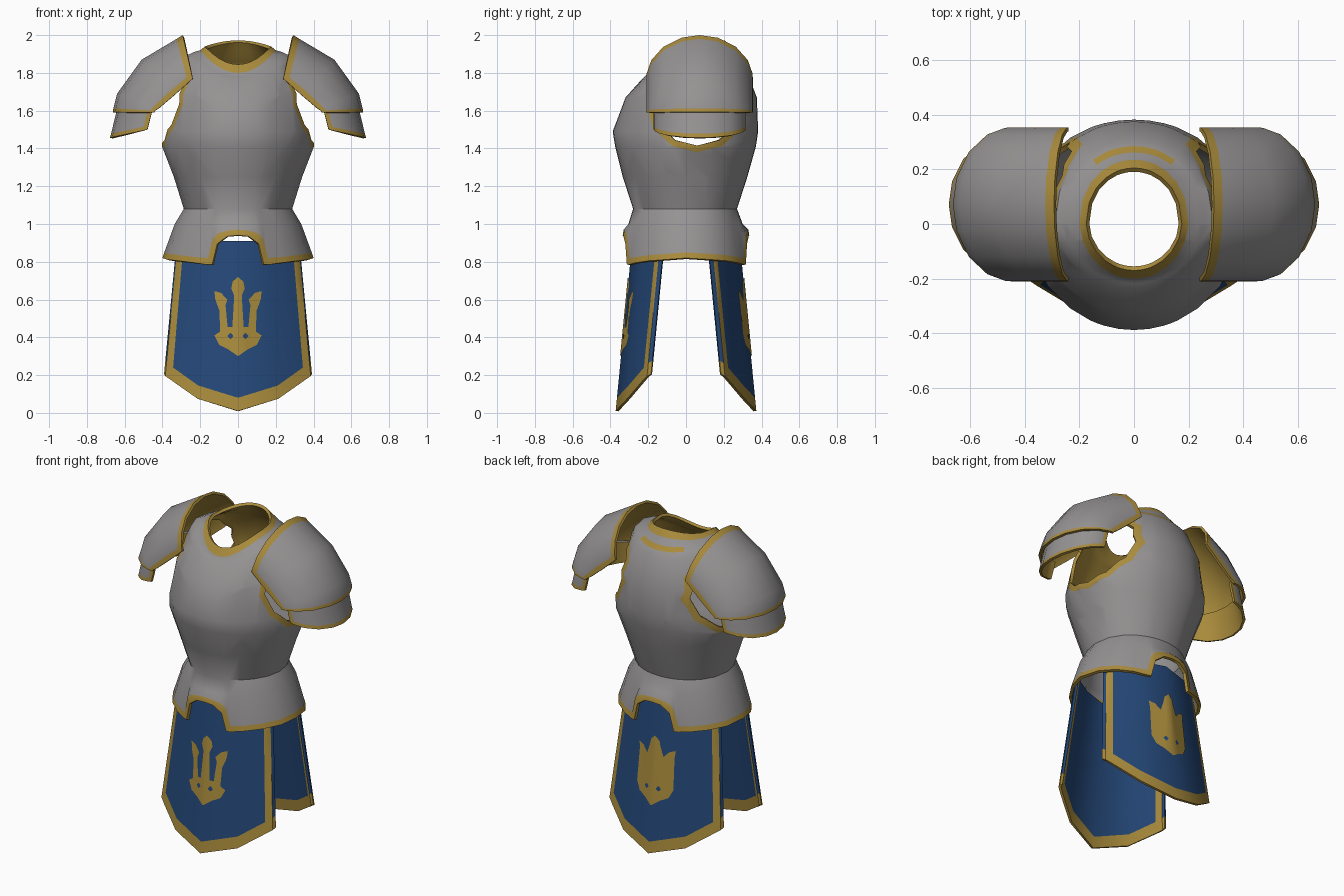
import bpy, bmesh, math
from mathutils import Vector

if "Cube" in bpy.data.objects:
    bpy.data.objects.remove(bpy.data.objects["Cube"])


def make_material(name, rgb):
    m = bpy.data.materials.new(name)
    m.diffuse_color = (*rgb, 1)
    m.use_nodes = True
    m.node_tree.nodes["Principled BSDF"].inputs["Base Color"].default_value = m.diffuse_color
    return m


STEEL = make_material("grey steel", (0.30, 0.288, 0.288))
GOLD = make_material("gold trim", (0.40, 0.26, 0.045))
BLUE = make_material("blue cloth", (0.018, 0.065, 0.19))


def face_outward(bm, ref):
    """Point consistent normals away from a reference point."""
    bmesh.ops.recalc_face_normals(bm, faces=bm.faces[:])
    bm.normal_update()
    s = sum(f.normal.dot(f.calc_center_median() - Vector(ref)) * f.calc_area() for f in bm.faces)
    if s < 0:
        bmesh.ops.reverse_faces(bm, faces=bm.faces[:])


def finish(name, bm, mats, ref, thick=0.0, mat_offset=0, mirror=True):
    face_outward(bm, ref)
    me = bpy.data.meshes.new(name)
    bm.to_mesh(me)
    bm.free()
    for m in mats:
        me.materials.append(m)
    ob = bpy.data.objects.new(name, me)
    bpy.context.collection.objects.link(ob)
    if mirror:
        ob.modifiers.new("Mirror", 'MIRROR')
    if thick:
        sol = ob.modifiers.new("Shell", 'SOLIDIFY')
        sol.thickness, sol.offset, sol.material_offset = thick, -1, mat_offset
    bpy.ops.object.select_all(action='DESELECT')
    ob.select_set(True)
    bpy.context.view_layer.objects.active = ob
    bpy.ops.object.convert(target='MESH')
    bpy.ops.object.shade_smooth_by_angle(angle=math.radians(38))
    return ob


def grid(rows, mat_rule):
    """Skin a list of point rows; mat_rule(row, column) gives the slot."""
    bm = bmesh.new()
    vs = [[bm.verts.new(p) for p in r] for r in rows]
    for i in range(len(rows) - 1):
        for j in range(len(rows[0]) - 1):
            f = bm.faces.new((vs[i][j], vs[i][j + 1], vs[i + 1][j + 1], vs[i + 1][j]))
            f.material_index = mat_rule(i, j)
    return bm


def clip_convex(bm, faces, cy, cz, ry, rz, sides=12):
    """Cut a convex outline (seen along x) into faces; return those inside."""
    pts = [Vector((0, cy + ry * math.cos(a), cz + rz * math.sin(a)))
           for a in (2 * math.pi * k / sides for k in range(sides))]
    for p, q in zip(pts, pts[1:] + pts[:1]):
        n = Vector((0, q.z - p.z, p.y - q.y)).normalized()
        geom = list({e for f in faces for e in f.edges} | {v for f in faces for v in f.verts})
        res = bmesh.ops.bisect_plane(bm, geom=geom + faces, plane_co=p, plane_no=n, dist=1e-5)
        pool = [g for g in res['geom'] if isinstance(g, bmesh.types.BMFace)]
        faces = [f for f in pool if (f.calc_center_median() - p).dot(n) < 0]
    return faces


# --- breastplate: half rings from front centre to back centre, mirrored ---
half = [0, 8, 16, 20, 24, 36, 52, 70]
angles = half + [90] + [180 - a for a in reversed(half)]
hem = [.94, .935, .895, .785, .785, .795, .805, .812, .82]
band = [.97, .965, .95, .92, .82, .825, .835, .842, .85]
hem, band = hem + hem[-2::-1], band + band[-2::-1]


def ring(rx, yf, yb, zf, zs=None, zb=None, zlist=None):
    zs, zb = zs or zf, zb or zf
    pts = []
    for k, d in enumerate(angles):
        s, c = math.sin(math.radians(d)), math.cos(math.radians(d))
        y = -yf * abs(c) ** 1.08 if d < 90 else yb * abs(c) ** 0.9
        end = zf if d < 90 else zb
        z = zlist[k] if zlist else end + (zs - end) * s * s
        pts.append((0 if d in (0, 180) else rx * s, 0 if d == 90 else y, z))
    return pts


rows = [
    ring(.40, .335, .335, 0, zlist=hem),
    ring(.39, .33, .33, 0, zlist=band),
    ring(.335, .305, .30, 1.0),
    ring(.287, .28, .27, 1.08),
    ring(.34, .335, .325, 1.25),
    ring(.402, .375, .37, 1.41),
    ring(.398, .388, .382, 1.49),
    ring(.37, .32, .375, 1.67, 1.70, 1.67),
    ring(.29, .235, .31, 1.765, 1.885, 1.84),
    ring(.255, .218, .285, 1.78, 1.90, 1.87),
    ring(.235, .208, .262, 1.788, 1.91, 1.895),
    ring(.20, .20, .235, 1.80, 1.92, 1.935),
    ring(.175, .17, .205, 1.845, 1.94, 1.972),
]


def torso_mat(i, j):
    if i in (0, 11) or (i == 9 and angles[j] >= 143):
        return 1                        # hem, collar and back stripe
    return 2 if i < 5 else 0


bm = grid(rows, torso_mat)
# arm openings with a gold border
side = [f for f in bm.faces if f.calc_center_median().x > .1 and f.calc_center_median().z > 1.25]
inside = clip_convex(bm, side, .06, 1.63, .268, .25)
for f in inside:
    f.material_index = 1
hole = clip_convex(bm, inside, .06, 1.635, .238, .22)
bmesh.ops.delete(bm, geom=hole, context='FACES')
finish("breastplate", bm, [STEEL, GOLD, STEEL, GOLD, GOLD, STEEL], (0, 0, 1.3), .018, 3)


# --- shoulder plates: arches swept from an inner edge to an outer rim ---
def shoulder_plate(name, base, top, w, gold_rows):
    phis = [0, 7, 25, 47, 70, 90, 110, 133, 155, 173, 180]
    rows = []
    for b, t in zip(base, top):
        row = []
        for p in phis:
            s, c = math.sin(math.radians(p)), math.cos(math.radians(p))
            row.append((b[0] + (t[0] - b[0]) * s, .072 - w * c, b[1] + (t[1] - b[1]) * s))
        rows.append(row)
    bm = grid(rows, lambda i, j: 1 if i in gold_rows or j in (0, 9) else 0)
    finish(name, bm, [STEEL, GOLD, GOLD, GOLD], (.3, .07, 1.5), .015, 2)


shoulder_plate("upper_shoulder_plates",
               [(.24, 1.77), (.265, 1.747), (.34, 1.68), (.42, 1.612), (.44, 1.60), (.445, 1.59)],
               [(.293, 2.0), (.325, 1.98), (.51, 1.87), (.64, 1.69), (.66, 1.612), (.663, 1.592)],
               .282, (0, 4))
shoulder_plate("lower_shoulder_plates",
               [(.45, 1.62), (.475, 1.52), (.48, 1.50)],
               [(.635, 1.63), (.672, 1.478), (.678, 1.457)],
               .243, (1,))


# --- cloth panels, front and back ---
S = [0, .53, .885, .98, 1.0]            # fraction of half width
DROP = [0, .055, .127, .148, .168]      # setback from the centre ridge
BOTTOM = [.01, .075, .17, .195, .205]


def half_width(z):
    return .335 + (.8 - z) * .095


def cloth_y(s, z):
    for k in range(len(S) - 1):
        if s <= S[k + 1]:
            d = DROP[k] + (DROP[k + 1] - DROP[k]) * (s - S[k]) / (S[k + 1] - S[k])
            break
    return -.295 - (.8 - z) * .098 + d


# ornament outline, right half (x, z)
FORK = [(0, .72), (.028, .695), (.036, .66), (.02, .62), (.03, .455), (.055, .455),
        (.066, .57), (.056, .60), (.09, .635), (.125, .645), (.12, .60), (.098, .54),
        (.095, .43), (.125, .41), (.10, .36), (.05, .335), (0, .30)]
DOT = [(.04, .39), (.056, .407), (.04, .424), (.024, .407)]

for label, sign in (("front", 1), ("back", -1)):
    rows = []
    for level in (.91, .7, .5, .3, "border", "bottom"):
        row = []
        for s, zb in zip(S, BOTTOM):
            z = {"border": zb + .07, "bottom": zb}.get(level, level)
            row.append((s * half_width(z), sign * cloth_y(s, z), z))
        rows.append(row)
    bm = grid(rows, lambda i, j: 1 if i == 4 or j == 2 else 0)
    finish(label + "_cloth_panel", bm, [BLUE, GOLD], (0, 0, .5), .015)

    # painted fork ornament as thin plates
    bm = bmesh.new()
    for outline, lift, slot in ((FORK, .005, 0), (DOT, .008, 1)):
        vs = [bm.verts.new((x, sign * (cloth_y(x / half_width(z), z) - lift), z))
              for x, z in outline]
        bm.faces.new(vs).material_index = slot
    bmesh.ops.triangulate(bm, faces=bm.faces[:])
    bm.normal_update()
    for f in bm.faces:
        if f.normal.y * sign > 0:
            f.normal_flip()
    me_ref = (0, 0, .5)
    finish(label + "_fork_ornament", bm, [GOLD, BLUE], me_ref)
